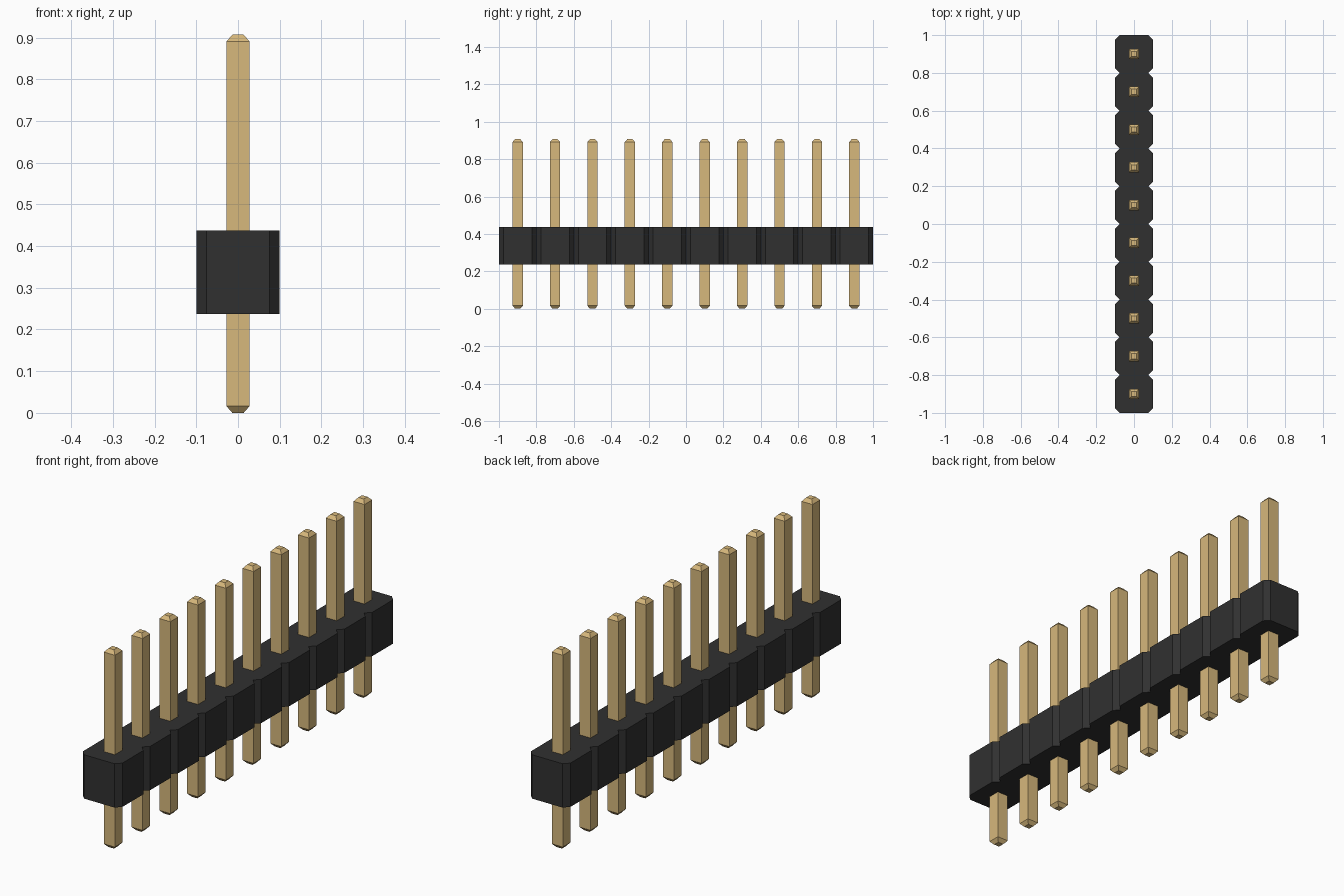
import bpy
import bmesh

cube = bpy.data.objects.get("Cube")
if cube:
    bpy.data.objects.remove(cube, do_unlink=True)

PINS, PITCH = 10, 0.2
BODY_Z0, BODY_Z1 = 0.237, 0.437
HALF, CHAMFER = 0.1, 0.024


def material(name, rgb):
    mat = bpy.data.materials.new(name)
    mat.use_nodes = True
    colour = (*rgb, 1.0)
    mat.diffuse_color = colour
    mat.node_tree.nodes["Principled BSDF"].inputs["Base Color"].default_value = colour
    return mat


def add_object(name, mesh):
    obj = bpy.data.objects.new(name, mesh)
    bpy.context.collection.objects.link(obj)
    return obj


def mesh_from_rings(name, rings, mat):
    """Join equal-sized point rings into a closed solid."""
    bm = bmesh.new()
    loops = [[bm.verts.new(p) for p in ring] for ring in rings]
    n = len(loops[0])
    bm.faces.new(loops[0])
    bm.faces.new(loops[-1])
    for low, high in zip(loops, loops[1:]):
        for i in range(n):
            j = (i + 1) % n
            bm.faces.new((low[i], low[j], high[j], high[i]))
    bmesh.ops.recalc_face_normals(bm, faces=bm.faces)
    mesh = bpy.data.meshes.new(name)
    bm.to_mesh(mesh)
    bm.free()
    mesh.materials.append(mat)
    return mesh


black = material("black plastic", (0.03, 0.03, 0.03))
gold = material("pale gold metal", (0.68, 0.48, 0.20))

centres = [(i - (PINS - 1) / 2) * PITCH for i in range(PINS)]

# Housing: one outline with a V notch between neighbouring positions
side = []
for i, y in enumerate(centres):
    side.append((HALF - CHAMFER, y - HALF))
    side.append((HALF, y - HALF + CHAMFER))
    side.append((HALF, y + HALF - CHAMFER))
side.append((HALF - CHAMFER, centres[-1] + HALF))
outline = side + [(-x, y) for x, y in reversed(side)]
add_object("housing", mesh_from_rings(
    "housing", [[(x, y, z) for x, y in outline] for z in (BODY_Z0, BODY_Z1)], black))

# Pins: square bars with tapered tips, sharing one mesh
sections = [(0.0, 0.0135), (0.016, 0.0275), (0.891, 0.0275), (0.907, 0.0135)]
pin_mesh = mesh_from_rings(
    "pin", [[(-r, -r, z), (r, -r, z), (r, r, z), (-r, r, z)] for z, r in sections], gold)
for i, y in enumerate(centres, 1):
    add_object(f"pin_{i:02d}", pin_mesh).location.y = y
